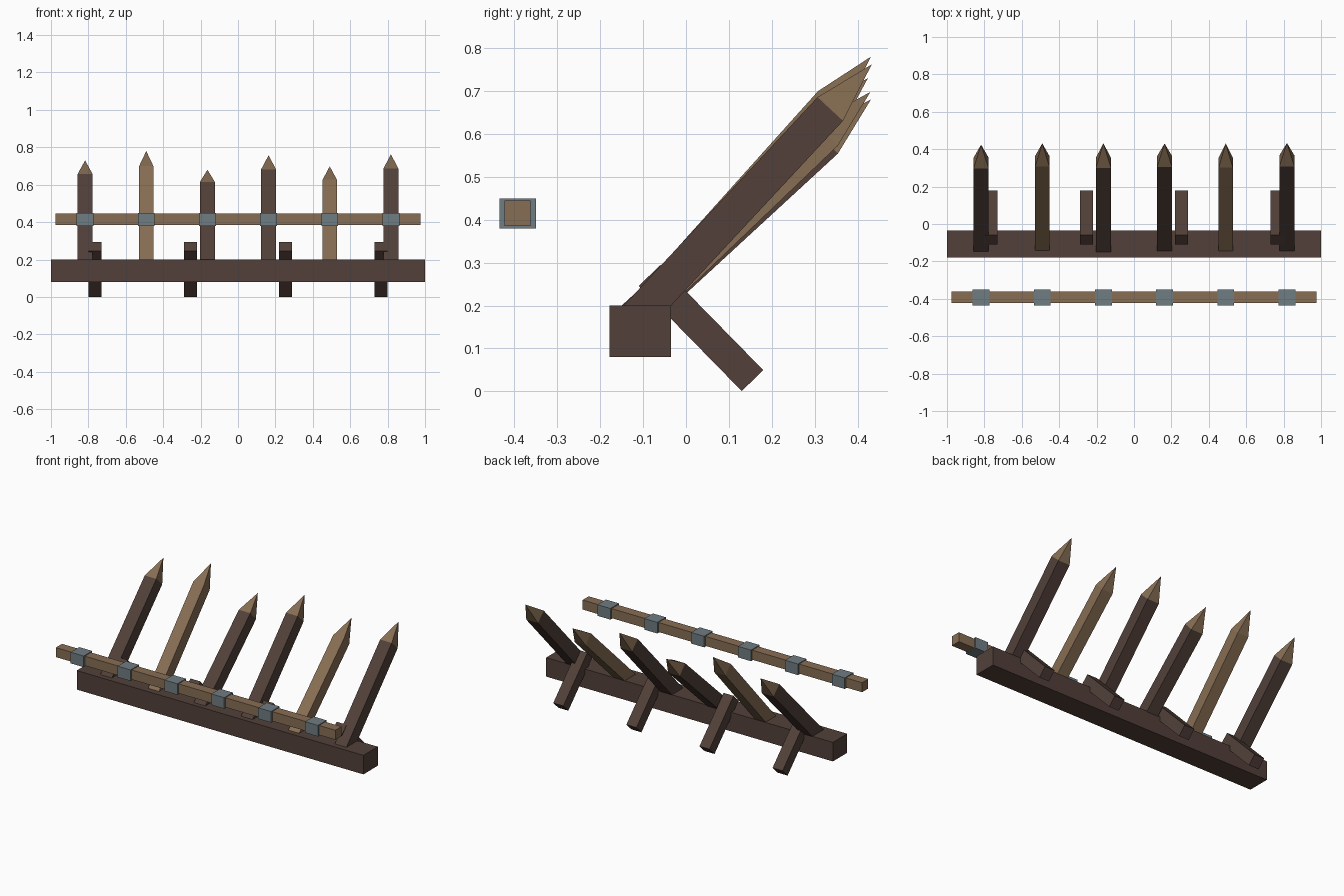
import bpy
import bmesh
from mathutils import Vector

cube = bpy.data.objects.get("Cube")
if cube:
    bpy.data.objects.remove(cube, do_unlink=True)


def material(name, rgb):
    mat = bpy.data.materials.new(name)
    mat.use_nodes = True
    mat.diffuse_color = (*rgb, 1)
    mat.node_tree.nodes["Principled BSDF"].inputs["Base Color"].default_value = (*rgb, 1)
    return mat


dark_wood = material("dark wood", (0.084, 0.051, 0.041))
tan_wood = material("tan wood", (0.243, 0.155, 0.087))
steel = material("grey steel", (0.163, 0.205, 0.224))


def finish(name, bm, *mats):
    bmesh.ops.recalc_face_normals(bm, faces=bm.faces)
    mesh = bpy.data.meshes.new(name)
    bm.to_mesh(mesh)
    bm.free()
    for mat in mats:
        mesh.materials.append(mat)
    obj = bpy.data.objects.new(name, mesh)
    bpy.context.collection.objects.link(obj)
    return obj


def box(name, centre, size, mat):
    bm = bmesh.new()
    bmesh.ops.create_cube(bm, size=1)
    bmesh.ops.scale(bm, vec=size, verts=bm.verts)
    obj = finish(name, bm, mat)
    obj.location = centre
    return obj


def square_post(name, start, end, width, mat, point=0):
    """Square post from start to end, optionally sharpened over the last stretch."""
    start, end = Vector(start), Vector(end)
    along = (end - start).normalized()
    side = Vector((width / 2, 0, 0))
    up = along.cross(side)
    bm = bmesh.new()

    def ring(centre):
        return [bm.verts.new(centre + a * side + b * up)
                for a, b in ((-1, -1), (1, -1), (1, 1), (-1, 1))]

    low, high = ring(start), ring(end - along * point)
    bm.faces.new(low)
    tip = bm.verts.new(end) if point else None
    if not point:
        bm.faces.new(high)
    for i in range(4):
        j = (i + 1) % 4
        bm.faces.new((low[i], low[j], high[j], high[i]))
        if point:
            bm.faces.new((high[i], high[j], tip)).material_index = 1
    return finish(name, bm, mat, tan_wood)


# Base beam
box("base_beam", (0, -0.107, 0.14), (2, 0.143, 0.12), dark_wood)

# Front rail
box("front_rail", (0, -0.3925, 0.415), (1.95, 0.061, 0.06), tan_wood)

# Sharpened stakes leaning back, each with a steel band on the rail
tips = [(0.424, 0.73), (0.431, 0.78), (0.431, 0.68),
        (0.43, 0.757), (0.43, 0.698), (0.433, 0.762)]
root = Vector((0, -0.09, 0.2))
for i, (y, z) in enumerate(tips):
    x = (i - 2.5) * 0.327
    pale = i in (1, 4)
    foot = root + Vector((x, 0, 0))
    tip = Vector((x, y, z))
    foot -= (tip - foot).normalized() * 0.05  # buried in the beam
    square_post(f"stake_{i + 1}", foot, tip, 0.076 if pale else 0.081,
                tan_wood if pale else dark_wood, 0.142)
    box(f"rail_band_{i + 1}", (x, -0.3925, 0.415), (0.09, 0.085, 0.07), steel)

# Rear support legs
for i in range(4):
    x = (i - 1.5) * 0.51
    square_post(f"support_leg_{i + 1}", (x, -0.085, 0.27), (x, 0.155, 0.025), 0.07, dark_wood)
